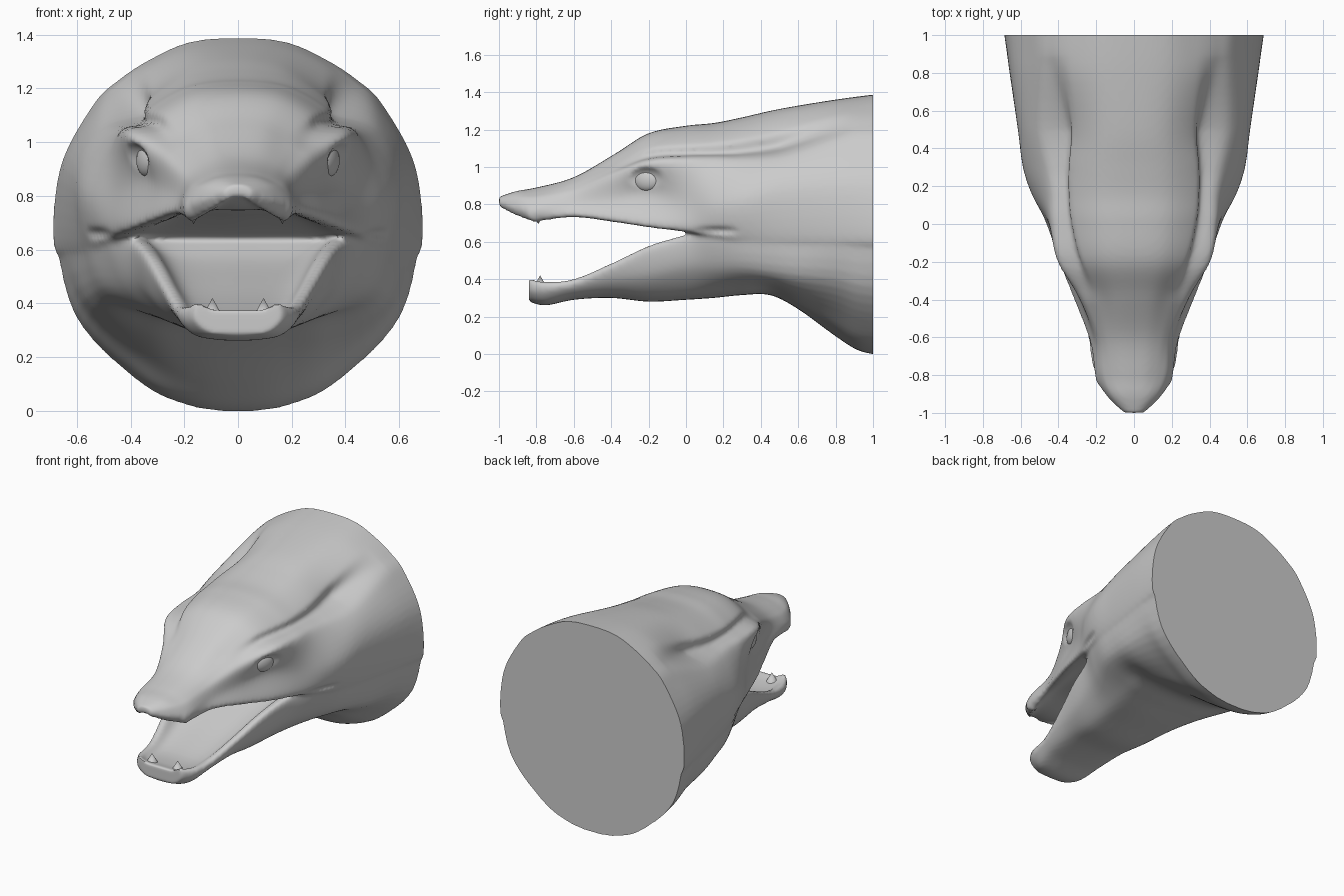
import bpy, bmesh, math

if "Cube" in bpy.data.objects:
    bpy.data.objects.remove(bpy.data.objects["Cube"])


def catmull(rows, i, t, closed):
    n = len(rows)
    pick = (lambda k: rows[k % n]) if closed else (lambda k: rows[max(0, min(n - 1, k))])
    p = [pick(i + k) for k in (-1, 0, 1, 2)]
    return [0.5 * (2*b + (c - a)*t + (2*a - 5*b + 4*c - d)*t*t + (3*b - a - 3*c + d)*t**3)
            for a, b, c, d in zip(*p)]


def loft(name, rows, profile, steps=6):
    """Smooth closed skin through mirrored half profiles stationed along y."""
    bm = bmesh.new()
    stations = [catmull(rows, i, k / steps, False) for i in range(len(rows) - 1) for k in range(steps)]
    stations.append(rows[-1])
    rings = []
    for row in stations:
        half = profile(row)
        loop = half + [(-x, z) for x, z in half[-2:0:-1]]
        ring = []
        for i in range(len(loop)):
            for k in range(steps):
                x, z = catmull(loop, i, k / steps, True)
                ring.append(bm.verts.new((x, row[0], z)))
        rings.append(ring)
    for a, b in zip(rings, rings[1:]):
        for j in range(len(a)):
            k = (j + 1) % len(a)
            bm.faces.new((a[j], a[k], b[k], b[j]))
    bm.faces.new(rings[0])
    bm.faces.new(rings[-1])
    bmesh.ops.recalc_face_normals(bm, faces=bm.faces)
    me = bpy.data.meshes.new(name)
    bm.to_mesh(me)
    bm.free()
    ob = bpy.data.objects.new(name, me)
    bpy.context.collection.objects.link(ob)
    return ob


def ellipsoid(name, loc, radii, rot=(0, 0, 0)):
    bpy.ops.mesh.primitive_uv_sphere_add(segments=32, ring_count=16, location=loc, rotation=rot)
    ob = bpy.context.object
    ob.name = name
    ob.scale = radii
    bpy.ops.object.shade_smooth()
    return ob


def combine(target, other, op):
    m = target.modifiers.new(op.lower(), 'BOOLEAN')
    m.operation, m.solver, m.object = op, 'EXACT', other
    other.hide_render = True


# Upper head: y, palate z, lip z/w, cheek z/w, brow z/w, crest z/w, top z
upper = [
    (1.03, .60, .58, .685, .90, .664, 1.14, .54, 1.31, .325, 1.39),
    (0.80, .60, .58, .645, .90, .645, 1.12, .525, 1.28, .33, 1.36),
    (0.50, .60, .58, .59, .87, .61, 1.05, .51, 1.19, .32, 1.31),
    (0.30, .61, .59, .55, .83, .585, 1.03, .475, 1.15, .335, 1.265),
    (0.15, .64, .625, .51, .81, .535, 1.03, .45, 1.13, .335, 1.235),
    (0.00, .68, .65, .46, .82, .45, 1.03, .44, 1.12, .32, 1.22),
    (-.20, .715, .675, .395, .86, .35, 1.02, .405, 1.10, .27, 1.18),
    (-.38, .735, .70, .325, .83, .29, .95, .295, 1.02, .18, 1.07),
    (-.60, .76, .725, .24, .80, .22, .865, .20, .915, .14, .945),
    (-.80, .745, .705, .19, .77, .205, .83, .175, .87, .11, .89),
    (-.91, .76, .735, .13, .78, .145, .83, .125, .86, .08, .87),
    (-1.0, .80, .78, .04, .80, .055, .82, .05, .835, .03, .84),
]
# Lower jaw: y, floor z, rim z/w, side z/w, keel z/w, bottom z
lower = [
    (1.03, .70, .73, .68, .36, .61, .11, .375, -.005),
    (0.92, .70, .73, .66, .37, .60, .13, .36, .02),
    (0.80, .70, .73, .645, .40, .585, .19, .34, .095),
    (0.60, .70, .73, .60, .42, .565, .28, .34, .24),
    (0.45, .70, .73, .58, .44, .535, .35, .33, .315),
    (0.30, .69, .71, .55, .46, .50, .35, .31, .315),
    (0.15, .65, .67, .49, .46, .43, .34, .28, .30),
    (0.00, .56, .63, .40, .46, .37, .33, .25, .29),
    (-.20, .48, .57, .345, .42, .315, .32, .22, .28),
    (-.40, .41, .48, .29, .39, .265, .33, .20, .30),
    (-.60, .36, .40, .24, .35, .23, .31, .18, .29),
    (-.75, .36, .385, .215, .33, .21, .28, .16, .26),
    (-.84, .38, .405, .16, .34, .165, .295, .12, .28),
]


def upper_profile(r):
    y, zp, zl, wl, zc, wc, zb, wb, zs, wt, top = r
    # crest drops in a step over the skull, fading to round at neck and snout
    t = max(0, min(1, max((y - .5) / .4, (-.2 - y) / .2)))
    fw, fz = .12 + .43*t, .6 - .15*t
    foot = (wt + fw*(wb - wt), zs + fz*(zb - zs))
    return [(0, zp), (wl*.55, zp), (wl*.85, zl*.8 + zp*.2), (wl, zl + .02), (wc, zc),
            (wb, zb), foot, (wt, zs), (wt*.55, zs*.2 + top*.8), (0, top)]


def lower_profile(r):
    y, zf, zr, wr, zm, wm, zk, wk, bot = r
    return [(0, zf), (wr*.6, zf*.9 + zr*.1), (wr*.86, zr), (wr, zr - .012), (wm, zm),
            (wk, zk), (wk*.5, bot*.8 + zk*.2), (0, bot)]


head = loft("head", upper, upper_profile)
jaw = loft("lower_jaw", lower, lower_profile)
combine(head, jaw, 'UNION')
helpers = [jaw]

# Eye sockets, hollows behind them, mouth-corner grooves and nostril bumps
for s in (1, -1):
    for name, loc, radii, ang, op in (
            ("socket", (.41, -.21, .925), (.055, .13, .075), -.5, 'DIFFERENCE'),
            ("mouth_corner", (.54, .15, .655), (.04, .20, .028), -.36, 'DIFFERENCE'),
            ("nostril_bump", (.17, -.80, .755), (.035, .06, .05), 0, 'UNION')):
        part = ellipsoid(name, (s*loc[0], loc[1], loc[2]), radii, (0, 0, s*ang))
        combine(head, part, op)
        helpers.append(part)

# Fuse into one soft skin
m = head.modifiers.new("fuse", 'REMESH')
m.mode, m.voxel_size = 'VOXEL', .012
m = head.modifiers.new("soften", 'SMOOTH')
m.factor, m.iterations = .5, 7
bpy.context.view_layer.update()
skin = bpy.data.meshes.new_from_object(head.evaluated_get(bpy.context.evaluated_depsgraph_get()))
head.modifiers.clear()
head.data = skin
for v in skin.vertices:          # flat neck cut
    v.co.y = min(v.co.y, 1.0)
    v.co.z = max(v.co.z, 0.0)
for h in helpers:
    bpy.data.objects.remove(h)
bpy.ops.object.select_all(action='DESELECT')
head.select_set(True)
bpy.context.view_layer.objects.active = head
bpy.ops.object.shade_smooth_by_angle(angle=math.radians(50))

# Eyes and small teeth
for s, side in ((1, "right"), (-1, "left")):
    ellipsoid(side + "_eye", (s*.335, -.21, .93), (.035, .075, .06), (0, 0, -s*.4))
    for name, loc, flip in (("lower_tooth", (.095, -.78, .39), 0),
                            ("upper_tooth", (.165, -.79, .725), math.pi)):
        bpy.ops.mesh.primitive_cone_add(vertices=10, radius1=.035, depth=.06,
                                        location=(s*loc[0], loc[1], loc[2]), rotation=(flip, 0, 0))
        bpy.context.object.name = side + "_" + name
        bpy.ops.object.shade_smooth_by_angle(angle=math.radians(60))
